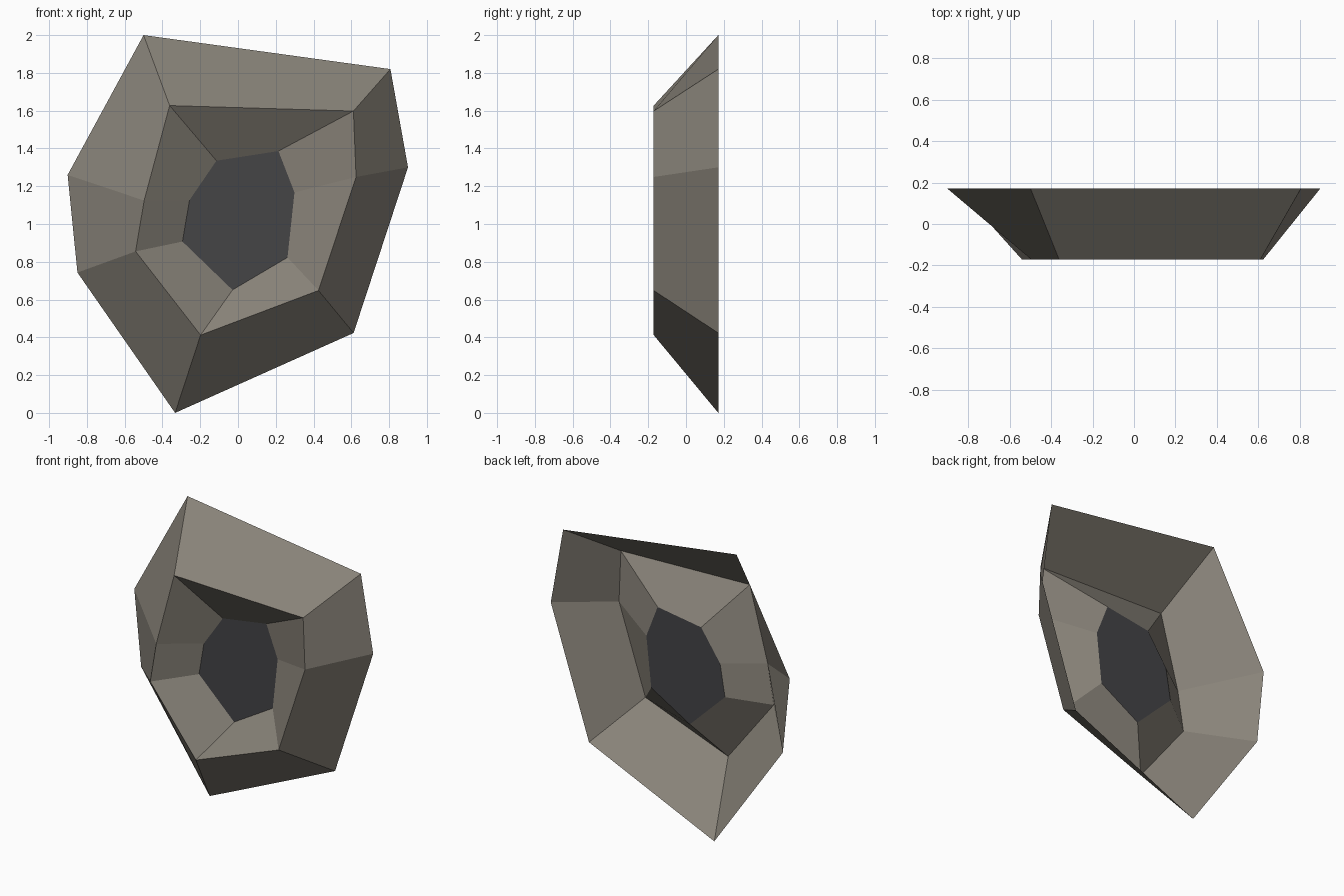
import bpy

if "Cube" in bpy.data.objects:
    bpy.data.objects.remove(bpy.data.objects["Cube"])


def material(name, rgb):
    m = bpy.data.materials.new(name)
    m.diffuse_color = (*rgb, 1.0)
    m.use_nodes = True
    m.node_tree.nodes["Principled BSDF"].inputs["Base Color"].default_value = m.diffuse_color
    return m


def add_mesh(name, verts, faces, mat):
    me = bpy.data.meshes.new(name)
    me.from_pydata(verts, [], faces)
    me.materials.append(mat)
    me.update()
    ob = bpy.data.objects.new(name, me)
    bpy.context.collection.objects.link(ob)
    return ob


stone = material("grey brown stone", (0.25, 0.228, 0.192))
dark = material("dark grey", (0.058, 0.058, 0.062))

# Ring outlines as (x, z), clockwise seen from the front
outer = [(-0.5, 2.0), (0.807, 1.82), (0.9, 1.30), (0.612, 0.423),
         (-0.333, 0.0), (-0.85, 0.743), (-0.902, 1.26)]
ridge = [(-0.362, 1.627), (0.611, 1.598), (0.625, 1.249), (0.426, 0.648),
         (-0.198, 0.412), (-0.542, 0.855), (-0.497, 1.124)]
inner = [(-0.114, 1.335), (0.214, 1.386), (0.299, 1.167), (0.262, 0.823),
         (-0.029, 0.651), (-0.294, 0.907), (-0.257, 1.126)]
HALF = 0.171
n = len(outer)

# Rock surround: open sheet from the back rim to the front ridge and into the mouth
verts = [(x, y, z) for ring, y in ((outer, HALF), (ridge, -HALF), (inner, 0.0))
         for x, z in ring]
faces = [(r * n + i, (r + 1) * n + i, (r + 1) * n + (i + 1) % n, r * n + (i + 1) % n)
         for r in range(2) for i in range(n)]
add_mesh("rock_surround", verts, faces, stone)

# Dark panel closing the mouth
add_mesh("dark_opening", [(x, 0.0, z) for x, z in inner],
         [tuple(reversed(range(n)))], dark)
